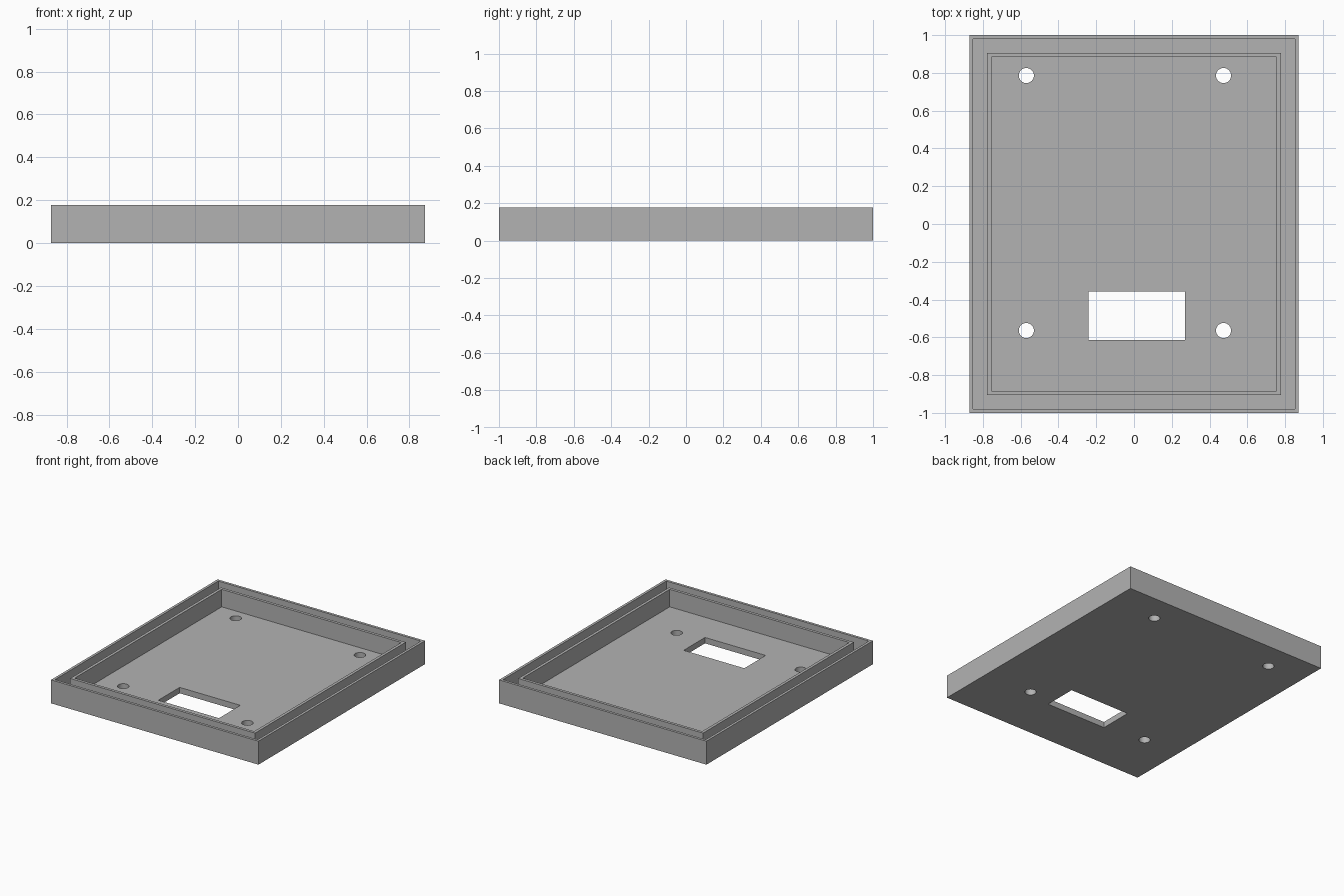
import bpy
import bmesh
from mathutils import Matrix, Vector

if "Cube" in bpy.data.objects:
    bpy.data.objects.remove(bpy.data.objects["Cube"])

HEIGHT, FLOOR = 0.178, 0.045

grey = bpy.data.materials.new("plain grey")
grey.use_nodes = True
colour = (0.45, 0.45, 0.45, 1)
grey.diffuse_color = colour
grey.node_tree.nodes["Principled BSDF"].inputs["Base Color"].default_value = colour


def make_object(name, bm):
    bmesh.ops.recalc_face_normals(bm, faces=bm.faces)
    mesh = bpy.data.meshes.new(name)
    bm.to_mesh(mesh)
    bm.free()
    mesh.materials.append(grey)
    obj = bpy.data.objects.new(name, mesh)
    bpy.context.collection.objects.link(obj)
    return obj


# Enclosure tray: nested rectangles make the outer wall, groove, inner lip and floor
section = [(0, 0), (0, HEIGHT), (0.02, HEIGHT), (0.02, FLOOR),
           (0.095, FLOOR), (0.095, HEIGHT), (0.117, HEIGHT), (0.117, FLOOR)]
bm = bmesh.new()
rings = []
for inset, z in section:
    x, y = 0.872 - inset, 1 - inset
    rings.append([bm.verts.new((sx * x, sy * y, z))
                  for sx, sy in ((-1, -1), (1, -1), (1, 1), (-1, 1))])
for a, b in zip(rings, rings[1:]):
    for i in range(4):
        j = (i + 1) % 4
        bm.faces.new((a[i], a[j], b[j], b[i]))
bm.faces.new(rings[0])
bm.faces.new(rings[-1])
tray = make_object("enclosure_tray", bm)

# Cutter for the four screw holes and the rectangular opening
bm = bmesh.new()
for x in (-0.57, 0.474):
    for y in (-0.564, 0.786):
        bmesh.ops.create_cone(bm, cap_ends=True, segments=32, radius1=0.04,
                              radius2=0.04, depth=0.2,
                              matrix=Matrix.Translation((x, y, 0)))
bmesh.ops.create_cube(bm, size=1, matrix=Matrix.Translation((0.015, -0.486, 0))
                      @ Matrix.Diagonal(Vector((0.51, 0.256, 0.2, 1))))
cutter = make_object("floor_cutter", bm)
cutter.hide_render = True

cut = tray.modifiers.new("floor openings", 'BOOLEAN')
cut.operation = 'DIFFERENCE'
cut.solver = 'EXACT'
cut.object = cutter
bpy.ops.object.select_all(action='DESELECT')
tray.select_set(True)
bpy.context.view_layer.objects.active = tray
bpy.ops.object.modifier_apply(modifier=cut.name)
bpy.data.objects.remove(cutter)

# Round hole walls shade smooth, box edges stay sharp
bpy.ops.object.shade_smooth_by_angle()
